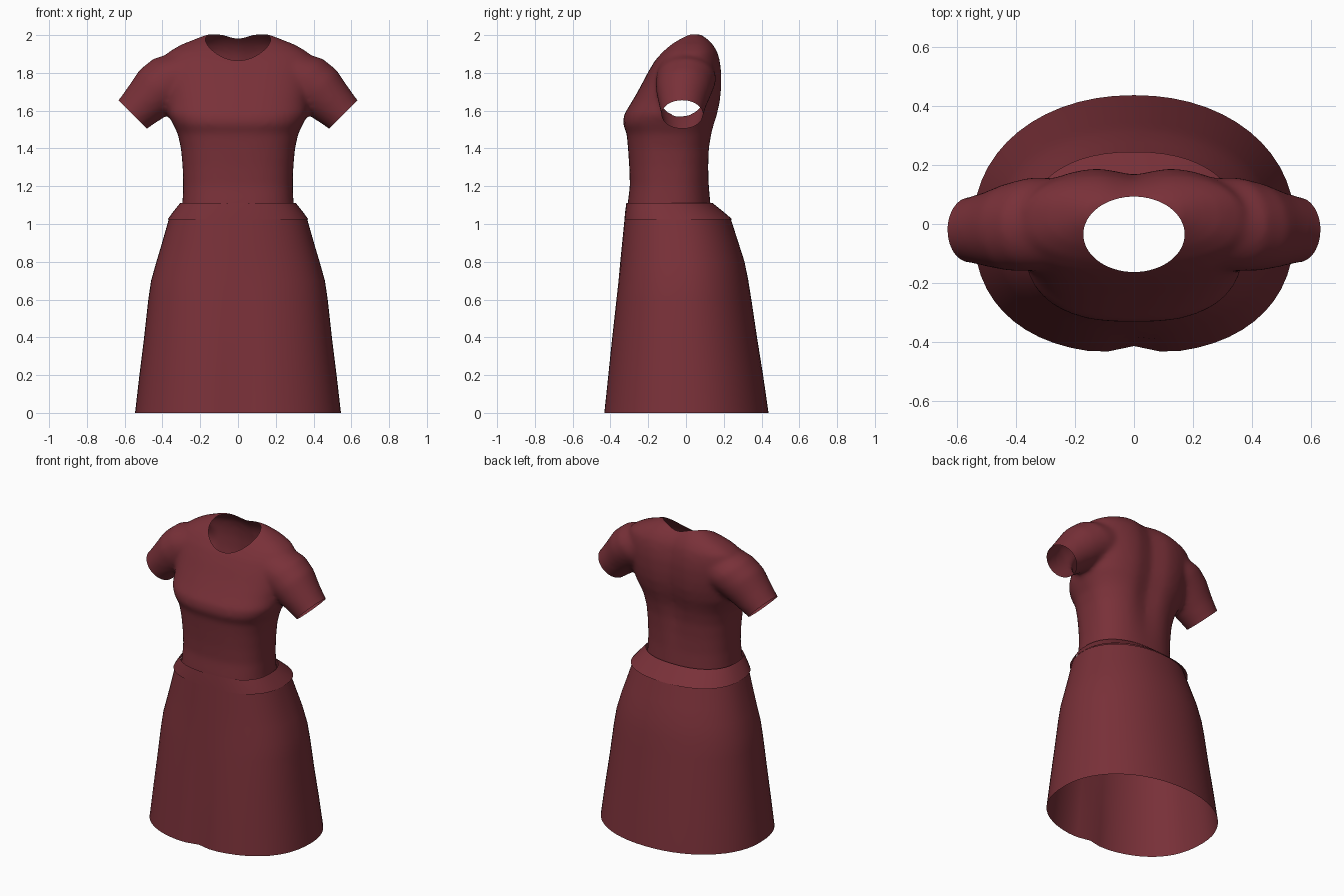
import bpy, bmesh, math
from mathutils import Vector, Matrix

if "Cube" in bpy.data.objects:
    bpy.data.objects.remove(bpy.data.objects["Cube"])

fabric = bpy.data.materials.new("wine red fabric")
fabric.use_nodes = True
COLOUR = (0.19, 0.03, 0.04, 1)
fabric.diffuse_color = COLOUR
fabric.node_tree.nodes["Principled BSDF"].inputs["Base Color"].default_value = COLOUR


def power(v, e):
    return math.copysign(abs(v) ** e, v)


def ring(z, half, front, back, square_front=2.0, square_back=2.0, n=56):
    """Level oval with separate front and back depth and squareness."""
    mid, depth = (front + back) / 2, (back - front) / 2
    pts = []
    for i in range(n):
        a = math.tau * i / n
        e = 2 / (square_back if math.sin(a) > 0 else square_front)
        pts.append(Vector((half * power(math.cos(a), e), mid + depth * power(math.sin(a), e), z)))
    return pts


def loft(bm, rings, caps=False):
    rows = [[bm.verts.new(p) for p in r] for r in rings]
    n = len(rows[0])
    for lo, hi in zip(rows, rows[1:]):
        for i in range(n):
            j = (i + 1) % n
            bm.faces.new((lo[i], lo[j], hi[j], hi[i]))
    if caps:
        bm.faces.new(rows[0][::-1])
        bm.faces.new(rows[-1])


def finish(name, bm, angle=50):
    bmesh.ops.recalc_face_normals(bm, faces=bm.faces)
    mesh = bpy.data.meshes.new(name)
    bm.to_mesh(mesh)
    bm.free()
    obj = bpy.data.objects.new(name, mesh)
    bpy.context.collection.objects.link(obj)
    mesh.materials.append(fabric)
    bpy.ops.object.select_all(action='DESELECT')
    obj.select_set(True)
    bpy.context.view_layer.objects.active = obj
    bpy.ops.object.shade_smooth_by_angle(angle=math.radians(angle))
    return obj


# Skirt: flared open tube with a soft pleat at the front centre
bm = bmesh.new()
skirt = [(0, .545, -.44, .437), (.2, .522, -.418, .408), (.4, .497, -.396, .376),
         (.6, .475, -.372, .346), (.7, .46, -.36, .33), (.8, .432, -.348, .31),
         (.9, .402, -.338, .278), (1.03, .365, -.325, .236)]
rings = [ring(*s, 2.4, 2.1) for s in skirt]
for r in rings:
    for p in r:
        if p.y < 0:
            p.y += .026 * max(0, 1 - p.z / .8) * math.exp(-(p.x / .07) ** 2)
loft(bm, rings)
finish("skirt", bm)

# Waistband: sloping collar over the top of the skirt
bm = bmesh.new()
band = [(1.025, .372, -.326, .245), (1.065, .343, -.322, .198), (1.11, .307, -.316, .142)]
loft(bm, [ring(*b, 2.6, 2.3) for b in band])
finish("waistband", bm)

# Bodice: closed torso and two sleeves, fused into one surface
bm = bmesh.new()
torso = [(1.0, .31, -.315, .135), (1.1, .295, -.31, .13), (1.2, .29, -.297, .125),
         (1.3, .293, -.3, .127), (1.4, .302, -.307, .133), (1.48, .32, -.314, .147),
         (1.53, .345, -.335, .16), (1.58, .37, -.328, .175), (1.65, .375, -.285, .19),
         (1.72, .385, -.245, .196), (1.8, .39, -.203, .196), (1.86, .39, -.168, .188),
         (1.91, .37, -.128, .175), (1.95, .3, -.088, .152), (1.98, .225, -.05, .125),
         (2.005, .16, -.01, .09)]
rings = [ring(*t, 2.6, 2.4) for t in torso]
for r in rings:
    for p in r:
        if p.y > 0 and p.z > 1.15:
            p.y -= .03 * min(1, (p.z - 1.15) * 3) * math.exp(-(p.x / .08) ** 2)
loft(bm, rings, caps=True)

sleeve = [(.24, 0, 1.80, .15), (.34, 0, 1.765, .155), (.42, -.01, 1.713, .145),
          (.487, -.017, 1.648, .125), (.557, -.02, 1.58, .107), (.64, -.02, 1.497, .107)]
for side in (-1, 1):
    rings = []
    for x, y, z, r in sleeve:
        pts = []
        for i in range(32):
            a = math.tau * i / 32
            u = r * math.cos(a) * math.sqrt(.5)
            pts.append(Vector((side * (x + u), y + r * 1.03 * math.sin(a), z + u)))
        rings.append(pts)
    loft(bm, rings, caps=True)
bodice = finish("bodice", bm)

remesh = bodice.modifiers.new("fuse", 'REMESH')
remesh.mode = 'VOXEL'
remesh.voxel_size = .016
soften = bodice.modifiers.new("soften", 'SMOOTH')
soften.factor = .5
soften.iterations = 8

# Neck opening cutter
NECK_Y, NECK_RX, NECK_RY = -.035, .172, .128
bm = bmesh.new()
bmesh.ops.create_cone(bm, cap_ends=True, segments=64, radius1=1, radius2=1, depth=.6,
                      matrix=Matrix.Translation((0, NECK_Y, 1.95)) @ Matrix.Diagonal((NECK_RX, NECK_RY, 1, 1)))
cutter = finish("neck_cutter", bm)
cutter.hide_render = True
cut = bodice.modifiers.new("neck", 'BOOLEAN')
cut.operation = 'DIFFERENCE'
cut.solver = 'EXACT'
cut.object = cutter

shaped = bpy.data.meshes.new_from_object(bodice.evaluated_get(bpy.context.evaluated_depsgraph_get()))
bpy.data.objects.remove(cutter)
bpy.data.objects.remove(bodice)
bm = bmesh.new()
bm.from_mesh(shaped)
bpy.data.meshes.remove(shaped)


def in_neck(f):
    c = f.calc_center_median()
    return c.z > 1.5 and (c.x / NECK_RX) ** 2 + ((c.y - NECK_Y) / NECK_RY) ** 2 < 1


bmesh.ops.delete(bm, geom=[f for f in bm.faces if in_neck(f)], context='FACES')


def trim(point, normal, keep):
    """Open the shell beyond a plane, only where keep(vertex) is true."""
    faces = [f for f in bm.faces if all(keep(v.co) for v in f.verts)]
    edges = {e for f in faces for e in f.edges}
    verts = {v for f in faces for v in f.verts}
    bmesh.ops.bisect_plane(bm, geom=list(verts) + list(edges) + faces, dist=1e-5,
                           plane_co=point, plane_no=normal, clear_outer=True)


# Open the sleeve ends and the waist
for side in (-1, 1):
    trim((side * .557, 0, 1.58), (side, 0, -1), lambda c: c.x * side > .42)
trim((0, 0, 1.085), (0, 0, -1), lambda c: True)
for f in bm.faces:
    f.material_index = 0
finish("bodice", bm, 60)
